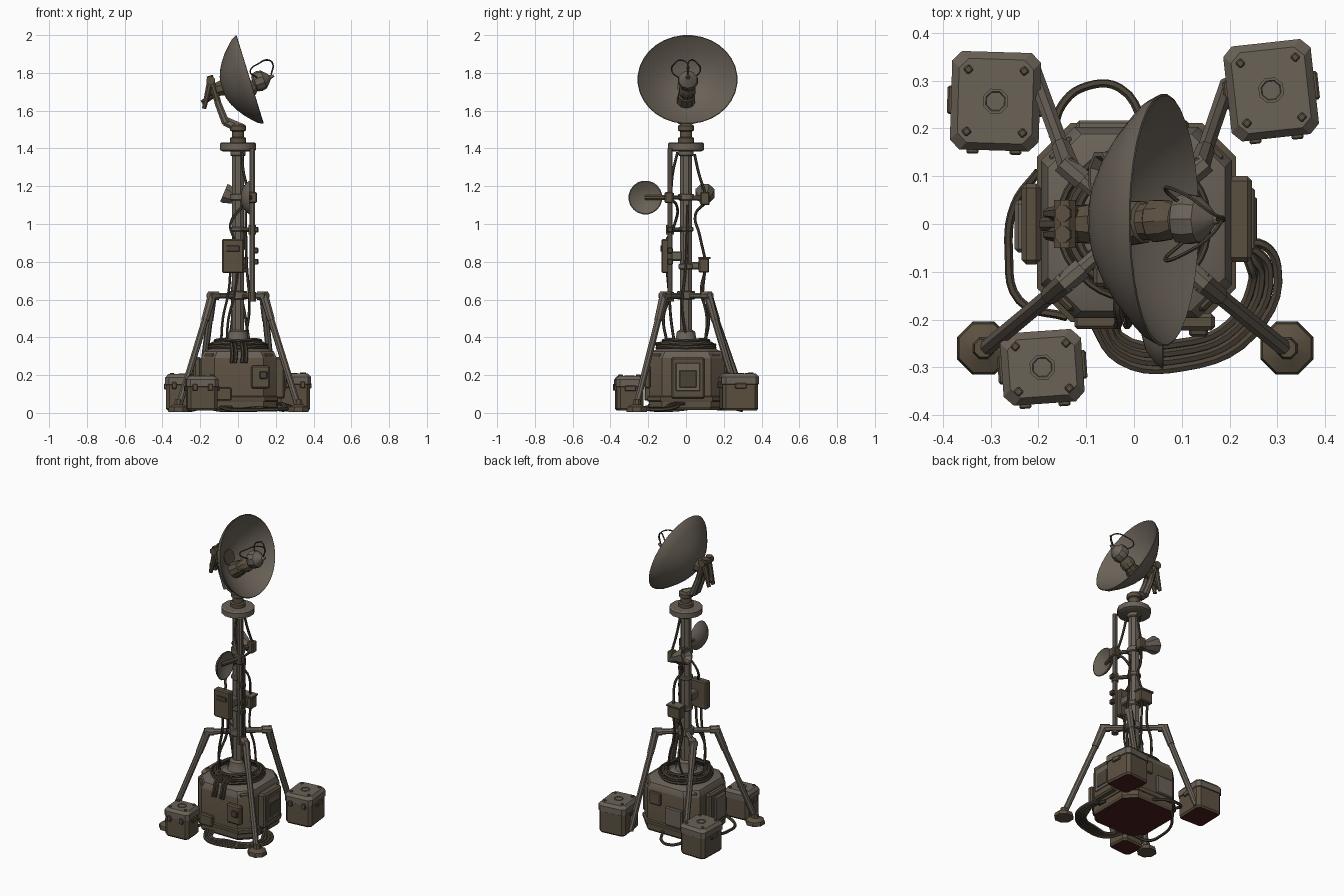
import bpy, bmesh, math
from mathutils import Vector, Matrix

if "Cube" in bpy.data.objects:
    bpy.data.objects.remove(bpy.data.objects["Cube"])

def material(name, c):
    m = bpy.data.materials.new(name)
    m.diffuse_color = (*c, 1)
    m.use_nodes = True
    m.node_tree.nodes["Principled BSDF"].inputs["Base Color"].default_value = m.diffuse_color
    return m

LIGHT = material("warm_grey", (0.145, 0.122, 0.097))
BROWN = material("dark_khaki", (0.105, 0.08, 0.052))
DARK = material("cable_brown", (0.07, 0.055, 0.038))
RED = material("underside_red", (0.07, 0.012, 0.012))

def finish(name, bm, mats, matrix=None):
    bmesh.ops.recalc_face_normals(bm, faces=bm.faces)
    me = bpy.data.meshes.new(name)
    bm.to_mesh(me)
    bm.free()
    ob = bpy.data.objects.new(name, me)
    for m in mats:
        me.materials.append(m)
    if matrix:
        ob.matrix_world = matrix
    bpy.context.collection.objects.link(ob)
    return ob

def box(name, loc, size, mat, bevel=0.006, rot=(0, 0, 0)):
    bm = bmesh.new()
    bmesh.ops.create_cube(bm, size=1)
    bmesh.ops.scale(bm, vec=size, verts=bm.verts)
    if bevel:
        bmesh.ops.bevel(bm, geom=bm.edges[:], offset=bevel, segments=1, affect='EDGES')
    m = Matrix.Translation(loc) @ Matrix.Rotation(rot[2], 4, 'Z') @ Matrix.Rotation(rot[1], 4, 'Y')
    return finish(name, bm, [mat], m)

def lathe(name, profile, mat, matrix=None, segs=12):
    """profile: (radius, height) spun about local z, ends capped."""
    bm = bmesh.new()
    rings = [[bm.verts.new((r * math.cos(a), r * math.sin(a), z))
              for a in (2 * math.pi * (i + .5) / segs for i in range(segs))] for r, z in profile]
    for a, b in zip(rings, rings[1:]):
        for i in range(segs):
            j = (i + 1) % segs
            bm.faces.new((a[i], a[j], b[j], b[i]))
    bm.faces.new(rings[0])
    bm.faces.new(rings[-1])
    return finish(name, bm, [mat], matrix)

def along(p, q):
    d = Vector(q) - Vector(p)
    return Matrix.Translation(p) @ d.to_track_quat('Z', 'Y').to_matrix().to_4x4(), d.length

def rod(name, p, q, r1, mat, r2=None, segs=8):
    m, l = along(p, q)
    return lathe(name, [(r1, 0), (r2 or r1, l)], mat, m, segs)

def tube(name, pts, r, mat, cyclic=False):
    cu = bpy.data.curves.new(name, 'CURVE')
    cu.dimensions = '3D'
    cu.bevel_depth, cu.bevel_resolution, cu.resolution_u = r, 1, 5
    s = cu.splines.new('BEZIER')
    s.bezier_points.add(len(pts) - 1)
    for b, p in zip(s.bezier_points, pts):
        b.co = p
        b.handle_left_type = b.handle_right_type = 'AUTO'
    s.use_cyclic_u = cyclic
    cu.use_fill_caps = True
    cu.materials.append(mat)
    ob = bpy.data.objects.new(name, cu)
    bpy.context.collection.objects.link(ob)

def stack(name, sections, mats, loc=(0, 0, 0), rotz=0, lid_z=9):
    """Chamfered-square rings (z, half x, half y, chamfer); red bottom, light above lid_z."""
    bm = bmesh.new()
    rings = []
    for z, x, y, c in sections:
        pts = [(x, y - c), (x - c, y), (c - x, y), (-x, y - c), (-x, c - y), (c - x, -y), (x - c, -y), (x, c - y)]
        rings.append([bm.verts.new((*p, z)) for p in pts])
    for a, b in zip(rings, rings[1:]):
        for i in range(8):
            bm.faces.new((a[i], a[i - 1], b[i - 1], b[i]))
    bottom = bm.faces.new(rings[0])
    bm.faces.new(rings[-1])
    for f in bm.faces:
        f.material_index = 1 if f.calc_center_median().z > lid_z else 0
    bottom.material_index = 2
    return finish(name, bm, mats, Matrix.Translation(loc) @ Matrix.Rotation(rotz, 4, 'Z'))

# base drum with bevelled shoulders
stack("base_body", [(.015, .19, .19, .065), (.03, .2, .2, .07), (.29, .2, .2, .07), (.325, .185, .185, .07),
                    (.34, .15, .15, .06)], [BROWN, LIGHT, RED], (.005, .003, 0), 0, .3)
stack("base_band", [(.06, .205, .205, .07), (.065, .208, .208, .07), (.085, .208, .208, .07), (.09, .2, .2, .07)],
      [BROWN, LIGHT, BROWN], (.005, .003, 0))
# side modules and hatches
box("right_door", (.22, .01, .185), (.055, .18, .22), BROWN, .01)
box("right_door_frame", (.247, .01, .19), (.012, .13, .15), LIGHT, .004)
box("right_door_panel", (.253, .01, .18), (.008, .09, .09), DARK, .002)
box("left_module", (-.215, 0, .185), (.04, .17, .22), BROWN, .01)
box("left_module_cover", (-.235, -.005, .19), (.03, .11, .16), LIGHT, .008)
box("front_hatch", (.12, -.205, .19), (.1, .035, .12), BROWN, .008)
box("front_hatch_latch", (.135, -.225, .2), (.04, .02, .04), DARK, .004)
box("front_lower_block", (-.08, -.205, .1), (.09, .03, .07), BROWN, .006)
box("back_hatch", (.075, .207, .24), (.08, .02, .08), BROWN, .006)
box("back_vent", (-.06, .207, .15), (.12, .02, .12), LIGHT, .006)
for i in range(4):
    a = math.pi / 4 + i * math.pi / 2
    box("corner_bracket", (.005 + .215 * math.cos(a), .215 * math.sin(a), .27), (.03, .07, .09), BROWN, .008, (0, 0, a))

# coiled cables on top of the base
for r, z, t in ((.15, .345, .012), (.135, .365, .011), (.155, .36, .007), (.12, .382, .009)):
    tube("coil", [(r * math.cos(k * math.pi / 4), r * math.sin(k * math.pi / 4), z + .006 * (k % 2))
                  for k in range(8)], t, DARK, True)
for x in (-.035, -.015, .02, .04):
    tube("front_cable_drop", [(x, -.13, .37), (x, -.175, .36), (x + .005, -.203, .31), (x, -.212, .265)], .009, DARK)

# mast with collars
lathe("mast_foot", [(.1, .335), (.1, .36), (.065, .375), (.055, .4), (.05, .43), (.034, .44)], LIGHT, segs=12)
rod("mast", (0, 0, .34), (0, 0, 1.45), .034, LIGHT, segs=8)
for z, r, h in ((.6, .05, .045), (.76, .041, .03), (.96, .041, .025), (1.125, .043, .035), (1.36, .042, .03)):
    lathe("mast_collar", [(r - .005, z), (r, z + .005), (r, z + h - .005), (r - .005, z + h)], LIGHT)
lathe("top_flange", [(.085, 1.385), (.1, 1.392), (.1, 1.425), (.09, 1.432)], LIGHT, segs=12)
lathe("rotator", [(.045, 1.43), (.045, 1.455), (.034, 1.46), (.034, 1.49), (.043, 1.495), (.043, 1.52), (.03, 1.53)], BROWN)
# parallel pole and its stand-offs
rod("side_pole", (.075, -.085, .6), (.075, -.085, 1.4), .015, LIGHT)
for z in (.615, .97, 1.14):
    rod("pole_standoff", (0, 0, z), (.075, -.085, z), .012, BROWN)
    rod("pole_clamp", (.075, -.085, z - .025), (.075, -.085, z + .025), .022, BROWN)

# four legs, front pair with octagonal feet
for sx, sy, ex, ey in ((-1, -1, -.315, -.265), (1, -1, .32, -.265), (-1, 1, -.21, .32), (1, 1, .195, .29)):
    top, end = Vector((sx * .135, sy * .115, .62)), Vector((ex, ey, .03))
    rod("leg_arm", (0, 0, .62), top, .017, LIGHT)
    rod("leg_elbow", top.lerp(Vector((0, 0, .62)), .2), top + (top - Vector((0, 0, .62))) * .12, .024, LIGHT)
    rod("leg_sleeve", top + Vector((0, 0, .01)), top.lerp(end, .22), .024, LIGHT, .021)
    rod("leg", top, end, .018, LIGHT)
    if sy < 0:
        lathe("foot", [(.058, .005), (.06, .012), (.055, .03), (.024, .045), (.02, .07)], BROWN,
              Matrix.Translation((ex, ey + .005, 0)), 8)

# equipment crates
for cx, cy, hx, hy, top, rot in ((-.29, .257, .09, .1, .205, -.03), (.287, .28, .089, .097, .208, .11),
                                 (-.192, -.3, .082, .073, .195, .07)):
    stack("crate", [(.012, hx - .01, hy - .01, .015), (.022, hx - .002, hy - .002, .018),
                    (top - .058, hx - .002, hy - .002, .018), (top - .055, hx + .003, hy + .003, .02),
                    (top - .018, hx + .003, hy + .003, .02), (top, hx - .012, hy - .012, .02)],
          [BROWN, LIGHT, RED], (cx, cy, 0), rot, top - .056)
    M = Matrix.Translation((cx, cy, 0)) @ Matrix.Rotation(rot, 4, 'Z')
    lathe("crate_cap", [(.028, top - .003), (.028, top + .004), (.022, top + .004), (.02, top + .001)], LIGHT, M, 8)
    for sx in (-1, 1):
        for sy in (-1, 1):
            p = M @ Vector((sx * hx * .65, sy * hy * .65, top + .002))
            box("crate_stud", p, (.016, .016, .01), BROWN, .003, (0, 0, rot + .7))
        box("crate_latch", M @ Vector((sx * hx * .5, -hy - .004, top - .06)), (.025, .014, .035), BROWN, .003, (0, 0, rot))
        box("crate_handle", M @ Vector((sx * (hx + .004), 0, top - .065)), (.014, .06, .03), BROWN, .004, (0, 0, rot))

# main dish, facing +x and tilted up
n, v = Vector((.955, 0, .295)).normalized(), Vector((-.295, 0, .955)).normalized()
D = Matrix.Translation((.0625, .008, 1.765)) @ Matrix((v, n.cross(v), n)).transposed().to_4x4() @ Matrix.Diagonal((.93, 1, 1, 1))
R, H = .265, .145
steps = [.1, .25, .4, .55, .7, .85, .95, 1]
lathe("main_dish", [(R * t, H * (t ** 2 - 1) - .012 * (t < 1)) for t in steps] +
      [((R - .004) * t, H * (t ** 2 - 1) + .002) for t in reversed(steps)], LIGHT, D, 32)
# feed horn and hoops
fy = .01
m, l = along((-.03, 0, 1.65), (.09, fy, 1.735))
lathe("feed_base", [(.05, 0), (.046, .06), (.04, .065), (.04, .085), (.046, .09), (.044, .12), (.03, l)], BROWN, m, 10)
m, l = along((.08, fy, 1.745), (.19, fy, 1.785))
lathe("feed_head", [(.03, 0), (.05, .012), (.055, .035), (.05, .06), (.03, .08), (.012, .095), (.006, l)], LIGHT, m, 10)
for s in (-1, 1):
    tube("feed_hoop", [(.1, s * .04, 1.775), (.065, s * .075, 1.81), (.11, s * .06, 1.85),
                       (.16, s * .025, 1.868), (.185, .01, 1.845), (.175, .01, 1.79)], .004, DARK)

# bracket carrying the dish
rod("bracket_neck", (.015, 0, 1.505), (-.07, 0, 1.545), .03, LIGHT, .026)
for s in (-.022, .022):
    rod("bracket_arm", (-.065, s, 1.535), (-.11, s, 1.65), .022, LIGHT, .019)
    rod("bracket_upper", (-.105, s, 1.64), (-.15, s, 1.785), .019, BROWN, .018)
    rod("bracket_strut", (-.145, s, 1.76), (-.18, s, 1.61), .02, BROWN, .012)
rod("bracket_hinge", (-.145, -.05, 1.76), (-.145, .05, 1.76), .024, BROWN)
rod("dish_hub", (-.15, 0, 1.7), (-.06, 0, 1.728), .03, BROWN, .05)
rod("actuator", (-.19, 0, 1.64), (-.12, 0, 1.69), .016, DARK)

# small side dish and horn
S = Matrix.Translation((.06, -.215, 1.14)) @ Matrix.Rotation(math.pi / 2, 4, 'Y')
lathe("small_dish", [(.015, -.045), (.05, -.036), (.08, -.014), (.09, 0), (.085, .002), (.05, -.018), (.01, -.026)], LIGHT, S, 20)
rod("small_dish_arm", (.03, -.215, 1.14), (.07, -.085, 1.14), .014, BROWN)
box("small_dish_mount", (.07, -.09, 1.14), (.06, .045, .06), BROWN)
m, l = along((.02, .1, 1.125), (-.075, .1, 1.165))
lathe("horn", [(.03, 0), (.034, .03), (.055, .085), (.055, l), (.045, l), (.02, l - .03)], LIGHT, m, 8)
rod("horn_arm", (0, 0, 1.14), (.015, .1, 1.135), .015, BROWN)
box("horn_mount", (.03, .1, 1.135), (.04, .05, .07), BROWN)

# control boxes on the mast
box("control_box", (-.027, -.108, .83), (.115, .045, .18), BROWN, .007)
box("control_box_screen", (-.027, -.132, .87), (.07, .008, .03), DARK, .002)
box("control_box_mount", (0, -.06, .83), (.05, .08, .05), LIGHT)
box("junction_box", (.005, .095, .78), (.09, .055, .075), BROWN)
box("junction_lid", (.005, .097, .82), (.1, .065, .012), LIGHT, .003)
box("junction_mount", (0, .05, .78), (.04, .06, .04), LIGHT)
for z in (.8, .86, .97):
    box("pole_connector", (.095, -.085, z), (.025, .03, .03), DARK, .004)

# cables up the mast
for pts in (((-.09, -.06, .36), (-.08, -.08, .5), (-.05, -.09, .64), (-.04, -.1, .75)),
            ((-.06, -.1, .37), (-.05, -.12, .5), (-.02, -.09, .62), (0, -.1, .75)),
            ((.06, .1, .37), (.04, .11, .5), (.02, .09, .62), (.02, .1, .75)),
            ((-.05, .1, .37), (-.03, .12, .5), (-.03, .08, .64), (-.02, .1, .75)),
            ((-.02, -.1, .92), (-.04, -.06, 1.0), (.03, -.05, 1.1), (.06, -.08, 1.13)),
            ((.02, .1, .82), (.03, .07, .95), (-.01, .05, 1.05), (.03, .1, 1.11)),
            ((.06, -.08, 1.16), (.03, -.07, 1.27), (.02, -.045, 1.38)),
            ((.03, .1, 1.17), (.02, .07, 1.26), (.01, .045, 1.37)),
            ((.04, 0, .4), (.06, -.02, .55), (.045, 0, .8), (.04, .01, 1.1))):
    tube("mast_cable", pts, .0075, DARK)

# ground cables
for k in range(4):
    o = k * .017
    tube("ground_cable", [(.21, -.06 + o, .05), (.26 - o * .3, -.04 - o, .04), (.3 - o, -.09 - o * .5, .022),
                          (.25 - o, -.23 + o * .4, .02), (.1, -.3 + o, .016 + o * .2), (-.03, -.285 + o, .016),
                          (-.09 + o, -.2, .03)], .01, DARK)
tube("left_cable", [(-.2, .11, .06), (-.25, .04, .03), (-.262, -.06, .015), (-.24, -.16, .015), (-.14, -.195, .04)], .009, DARK)
tube("back_cable", [(-.17, .18, .06), (-.15, .25, .03), (-.1, .288, .015), (-.03, .285, .015), (.03, .19, .04)], .009, DARK)

# convert cables, then shade with sharp edges kept
for ob in bpy.data.objects:
    ob.select_set(True)
bpy.context.view_layer.objects.active = bpy.data.objects["coil"]
bpy.ops.object.convert(target='MESH')
bpy.ops.object.shade_smooth_by_angle(angle=math.radians(32))
